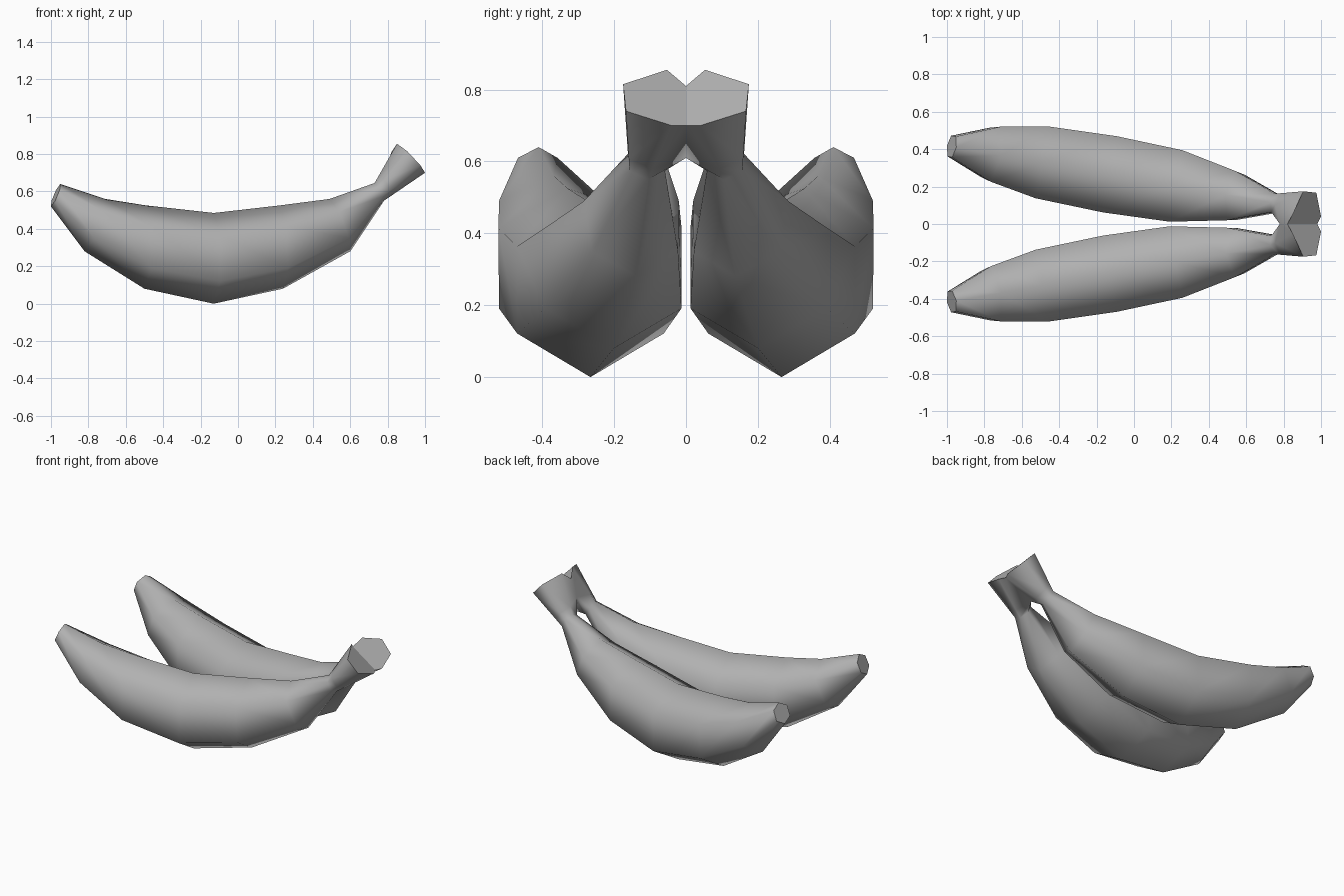
import bpy, bmesh
from mathutils import Vector

if "Cube" in bpy.data.objects:
    bpy.data.objects.remove(bpy.data.objects["Cube"])

YAW = 0.176  # sideways slope of each banana's axis


def axis_y(x):
    return 0.243 - YAW * x


def ring(top, bottom, w, w_low):
    """Hexagonal section: ridge at top and bottom, two points per side."""
    t = Vector((top[0], axis_y(top[0]), top[1]))
    b = Vector((bottom[0], axis_y(bottom[0]), bottom[1]))
    out = Vector((YAW, 1, 0)).normalized()
    hi, lo = t.lerp(b, 0.25), t.lerp(b, 0.75)
    return [t, hi + out * w, lo + out * w_low, b, lo - out * w_low, hi - out * w]


# top ridge point, bottom ridge point (x, z), upper and lower half width
sections = [
    ((-0.95, 0.64), (-1.00, 0.52), 0.056, 0.056),
    ((-0.71, 0.56), (-0.82, 0.28), 0.150, 0.135),
    ((-0.49, 0.525), (-0.50, 0.08), 0.195, 0.193),
    ((-0.13, 0.485), (-0.13, 0.00), 0.207, 0.207),
    ((0.22, 0.525), (0.24, 0.08), 0.194, 0.192),
    ((0.49, 0.56), (0.60, 0.28), 0.134, 0.122),
    ((0.73, 0.645), (0.78, 0.55), 0.050, 0.050),
]
rings = [ring(*s) for s in sections]

# flared stem end, cut flat where the two stems join
stem_end = [Vector(p) for p in (
    (0.85, 0.053, 0.855), (0.905, 0.175, 0.815), (0.975, 0.167, 0.74),
    (1.0, 0.04, 0.70), (0.98, 0, 0.70), (0.82, 0, 0.81))]
joint = [a.lerp(b, 0.2) for a, b in zip(rings[-1], stem_end)]
joint[4] = Vector((0.785, 0, 0.61))
joint[5] = Vector((0.78, 0, 0.70))
rings += [joint, stem_end]

# banana body
bm = bmesh.new()
loops = [[bm.verts.new(p) for p in r] for r in rings]
for k, (a, b) in enumerate(zip(loops, loops[1:])):
    for i in range(6):
        if k == len(loops) - 2 and i == 4:
            continue  # open seam between the joined stems
        j = (i + 1) % 6
        bm.faces.new((a[i], a[j], b[j], b[i])).smooth = True

# flat tip and stem caps with crisp rims
for loop in (loops[0], loops[-1]):
    cap = bm.faces.new(loop)
    for e in cap.edges:
        e.smooth = False
bmesh.ops.recalc_face_normals(bm, faces=bm.faces)

mesh = bpy.data.meshes.new("bananas")
bm.to_mesh(mesh)
bm.free()
bananas = bpy.data.objects.new("bananas", mesh)
bpy.context.collection.objects.link(bananas)

# mid-grey skin
skin = bpy.data.materials.new("grey_skin")
skin.diffuse_color = (0.44, 0.44, 0.44, 1)
skin.use_nodes = True
skin.node_tree.nodes["Principled BSDF"].inputs["Base Color"].default_value = skin.diffuse_color
mesh.materials.append(skin)

# second banana, welded at the stem
mirror = bananas.modifiers.new("mirror", 'MIRROR')
mirror.use_axis = (False, True, False)
mirror.use_clip = True
mirror.merge_threshold = 0.001
